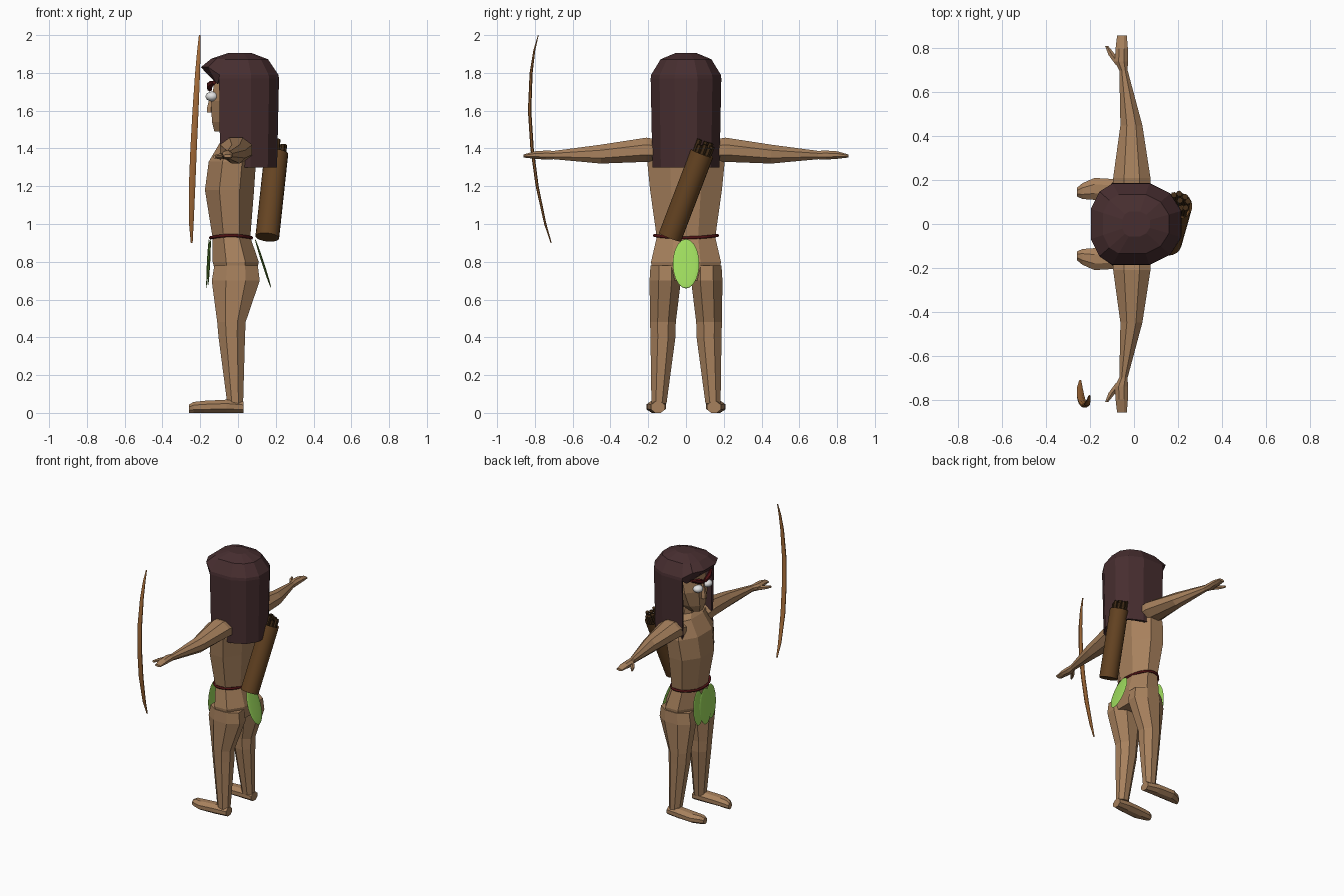
import bpy, bmesh
from math import pi, cos, sin, tau
from mathutils import Vector, Matrix

cube = bpy.data.objects.get("Cube")
if cube:
    bpy.data.objects.remove(cube, do_unlink=True)


def material(name, r, g, b):
    m = bpy.data.materials.new(name)
    m.use_nodes = True
    m.diffuse_color = (r, g, b, 1)
    m.node_tree.nodes["Principled BSDF"].inputs["Base Color"].default_value = (r, g, b, 1)
    return m


skin = material("tan skin", 0.39, 0.22, 0.11)
dark_hair = material("dark brown hair", 0.063, 0.027, 0.029)
leather = material("brown leather", 0.13, 0.057, 0.016)
wood = material("orange wood", 0.38, 0.15, 0.04)
green = material("leaf green", 0.34, 0.71, 0.11)
red = material("dark red", 0.08, 0.006, 0.007)
white = material("eye white", 0.75, 0.75, 0.75)
shaft = material("dark shaft", 0.05, 0.024, 0.008)


def finish(name, bm, mat, mirror=False, smooth=False):
    bmesh.ops.recalc_face_normals(bm, faces=bm.faces)
    me = bpy.data.meshes.new(name)
    bm.to_mesh(me)
    bm.free()
    me.materials.append(mat)
    ob = bpy.data.objects.new(name, me)
    bpy.context.collection.objects.link(ob)
    if mirror:
        mod = ob.modifiers.new("mirror", "MIRROR")
        mod.use_axis = (False, True, False)
    if smooth:
        bpy.ops.object.select_all(action="DESELECT")
        ob.select_set(True)
        bpy.context.view_layer.objects.active = ob
        bpy.ops.object.shade_smooth_by_angle(angle=0.7)
    return ob


def loft(name, axis, sections, mat, n=8, **kw):
    """Sections are (centre, half size, half size) across the given axis."""
    u, v = {"x": ((0, 1, 0), (0, 0, 1)), "y": ((1, 0, 0), (0, 0, 1)),
            "z": ((1, 0, 0), (0, 1, 0))}[axis]
    u, v = Vector(u), Vector(v)
    bm = bmesh.new()
    rings = []
    for c, a, b in sections:
        ring = []
        for i in range(n):
            t = tau * (i + 0.5) / n
            ring.append(bm.verts.new(Vector(c) + (u * a * cos(t) + v * b * sin(t)) / cos(pi / n)))
        rings.append(ring)
    for lo, hi in zip(rings, rings[1:]):
        for i in range(n):
            j = (i + 1) % n
            bm.faces.new((lo[i], lo[j], hi[j], hi[i]))
    bm.faces.new(rings[0])
    bm.faces.new(rings[-1])
    return finish(name, bm, mat, **kw)


def rod(bm, p0, p1, r, n):
    p0, p1 = Vector(p0), Vector(p1)
    turn = (p1 - p0).to_track_quat("Z", "Y").to_matrix().to_4x4()
    bmesh.ops.create_cone(bm, cap_ends=True, segments=n, radius1=r, radius2=r,
                          depth=(p1 - p0).length,
                          matrix=Matrix.Translation((p0 + p1) / 2) @ turn)


def ball(name, pos, size, mat, tilt=0, seg=16, **kw):
    bm = bmesh.new()
    bmesh.ops.create_uvsphere(bm, u_segments=seg, v_segments=seg // 2 + 2, radius=1,
                              matrix=Matrix.Translation(pos) @ Matrix.Rotation(tilt, 4, "Y")
                              @ Matrix.Diagonal((*size, 1)))
    return finish(name, bm, mat, smooth=True, **kw)


# Body
loft("torso", "z", [((-0.01, 0, 0.70), 0.10, 0.175), ((-0.012, 0, 0.80), 0.122, 0.185),
                    ((-0.035, 0, 0.93), 0.10, 0.155), ((-0.045, 0, 1.18), 0.13, 0.19),
                    ((-0.03, 0, 1.33), 0.125, 0.205), ((-0.015, 0, 1.44), 0.075, 0.17),
                    ((-0.01, 0, 1.465), 0.055, 0.07), ((-0.02, 0, 1.56), 0.05, 0.055)], skin)
loft("leg", "z", [((-0.01, 0.11, 0.78), 0.115, 0.078), ((-0.012, 0.11, 0.70), 0.127, 0.083),
                  ((-0.035, 0.122, 0.48), 0.075, 0.068), ((-0.033, 0.122, 0.40), 0.07, 0.066),
                  ((-0.015, 0.143, 0.05), 0.042, 0.04)], skin, mirror=True)
loft("foot", "x", [((0.03, 0.148, 0.03), 0.036, 0.03), ((-0.06, 0.155, 0.035), 0.048, 0.035),
                   ((-0.18, 0.16, 0.032), 0.05, 0.032), ((-0.235, 0.15, 0.029), 0.036, 0.029),
                   ((-0.26, 0.145, 0.022), 0.02, 0.022)], skin, mirror=True)
loft("arm", "y", [((-0.01, 0.13, 1.385), 0.085, 0.06), ((-0.01, 0.21, 1.393), 0.085, 0.064),
                  ((-0.012, 0.45, 1.37), 0.05, 0.05), ((-0.048, 0.70, 1.365), 0.019, 0.022),
                  ((-0.058, 0.74, 1.365), 0.03, 0.024), ((-0.056, 0.80, 1.365), 0.028, 0.02),
                  ((-0.055, 0.86, 1.36), 0.022, 0.008)], skin, mirror=True)
loft("thumb", "y", [((-0.065, 0.725, 1.362), 0.018, 0.016), ((-0.10, 0.77, 1.358), 0.016, 0.012),
                    ((-0.125, 0.812, 1.356), 0.007, 0.008)], skin, n=6, mirror=True)

# Head and face
loft("head", "z", [((-0.08, 0, 1.49), 0.045, 0.045), ((-0.05, 0, 1.54), 0.088, 0.085),
                   ((-0.03, 0, 1.65), 0.112, 0.125), ((-0.01, 0, 1.78), 0.11, 0.13),
                   ((0, 0, 1.85), 0.07, 0.08)], skin)
loft("nose", "z", [((-0.142, 0, 1.59), 0.022, 0.02), ((-0.142, 0, 1.615), 0.022, 0.018),
                   ((-0.135, 0, 1.70), 0.008, 0.009)], skin, n=6)
ball("eye", (-0.138, 0.055, 1.675), (0.034, 0.036, 0.026), white, mirror=True)
loft("eyebrow", "y", [((-0.15, 0.012, 1.715), 0.012, 0.012), ((-0.15, 0.06, 1.735), 0.014, 0.018),
                      ((-0.125, 0.115, 1.75), 0.01, 0.008)], red, n=6, mirror=True)

# Hair: long sides and back open at the face, with an overhanging fringe
half = [(-0.2, 0.07), (-0.16, 0.15), (-0.1, 0.187), (0.07, 0.187), (0.165, 0.14), (0.217, 0.06)]
outline = half + [(x, -y) for x, y in reversed(half)]
bm = bmesh.new()
rings = []
for z, front_z, scale, front_x in [(1.30, 1.30, 0.95, -0.11), (1.77, 1.74, 1, -0.11),
                                   (1.79, 1.83, 0.985, -0.2), (1.872, 1.875, 0.72, -0.2),
                                   (1.905, 1.905, 0.3, -0.2)]:
    ring = []
    for x, y in outline:
        fringe = x < -0.12
        x = max(x, front_x)
        ring.append(bm.verts.new((0.01 + (x - 0.01) * scale, y * scale, front_z if fringe else z)))
    rings.append(ring)
for k in range(4):
    for i in range(12):
        j = (i + 1) % 12
        if k > 0 or not {i, j} & {0, 1, 10, 11}:
            bm.faces.new((rings[k][i], rings[k][j], rings[k + 1][j], rings[k + 1][i]))
bm.faces.new(rings[-1])
for v in [v for v in bm.verts if not v.link_faces]:
    bm.verts.remove(v)
hair = finish("hair", bm, dark_hair)
solid = hair.modifiers.new("thickness", "SOLIDIFY")
solid.thickness = 0.018
solid.offset = -1

# Cord belt
cord = bpy.data.curves.new("belt", "CURVE")
cord.dimensions = "3D"
cord.bevel_depth = 0.009
cord.bevel_resolution = 1
cord.materials.append(red)
line = cord.splines.new("POLY")
line.points.add(23)
line.use_cyclic_u = True
for i, p in enumerate(line.points):
    t = tau * i / 24
    p.co = (-0.037 + 0.108 * cos(t), 0.166 * sin(t), 0.933 - 0.006 * cos(2 * t), 1)
bpy.context.collection.objects.link(bpy.data.objects.new("belt", cord))

# Leaf apron
ball("back_leaf", (0.133, 0, 0.79), (0.006, 0.07, 0.137), green, tilt=-0.316)
ball("front_leaf", (-0.16, 0, 0.79), (0.005, 0.068, 0.132), green, tilt=0.05)
ball("side_leaf", (-0.152, 0.072, 0.80), (0.005, 0.06, 0.125), green, tilt=0.05, mirror=True)

# Quiver with arrow shafts
low, top = Vector((0.155, -0.085, 0.93)), Vector((0.203, 0.085, 1.375))
along = (top - low).normalized()
bm = bmesh.new()
rod(bm, low, top, 0.063, 20)
mouth = max(bm.faces, key=lambda f: f.calc_center_median().z)
bmesh.ops.inset_region(bm, faces=[mouth], thickness=0.008)
bmesh.ops.translate(bm, verts=mouth.verts, vec=along * -0.04)
finish("quiver", bm, leather, smooth=True)
bm = bmesh.new()
side = along.orthogonal().normalized()
for i in range(9):
    off = Vector() if i == 8 else Matrix.Rotation(tau * i / 8, 3, along) @ side * 0.038
    base = top + off
    rod(bm, base - along * 0.05, base + along * (0.04 + 0.012 * (i % 3)), 0.0145, 6)
finish("arrows", bm, shaft)

# Bow
loft("bow", "z", [((-0.245, -0.714, 0.90), 0.005, 0.003), ((-0.247, -0.745, 1.0), 0.012, 0.006),
                  ((-0.243, -0.788, 1.2), 0.017, 0.008), ((-0.235, -0.815, 1.4), 0.017, 0.009),
                  ((-0.225, -0.828, 1.6), 0.016, 0.009), ((-0.214, -0.820, 1.8), 0.013, 0.008),
                  ((-0.207, -0.803, 1.92), 0.009, 0.005), ((-0.203, -0.782, 2.0), 0.004, 0.002)],
     wood, smooth=True)
